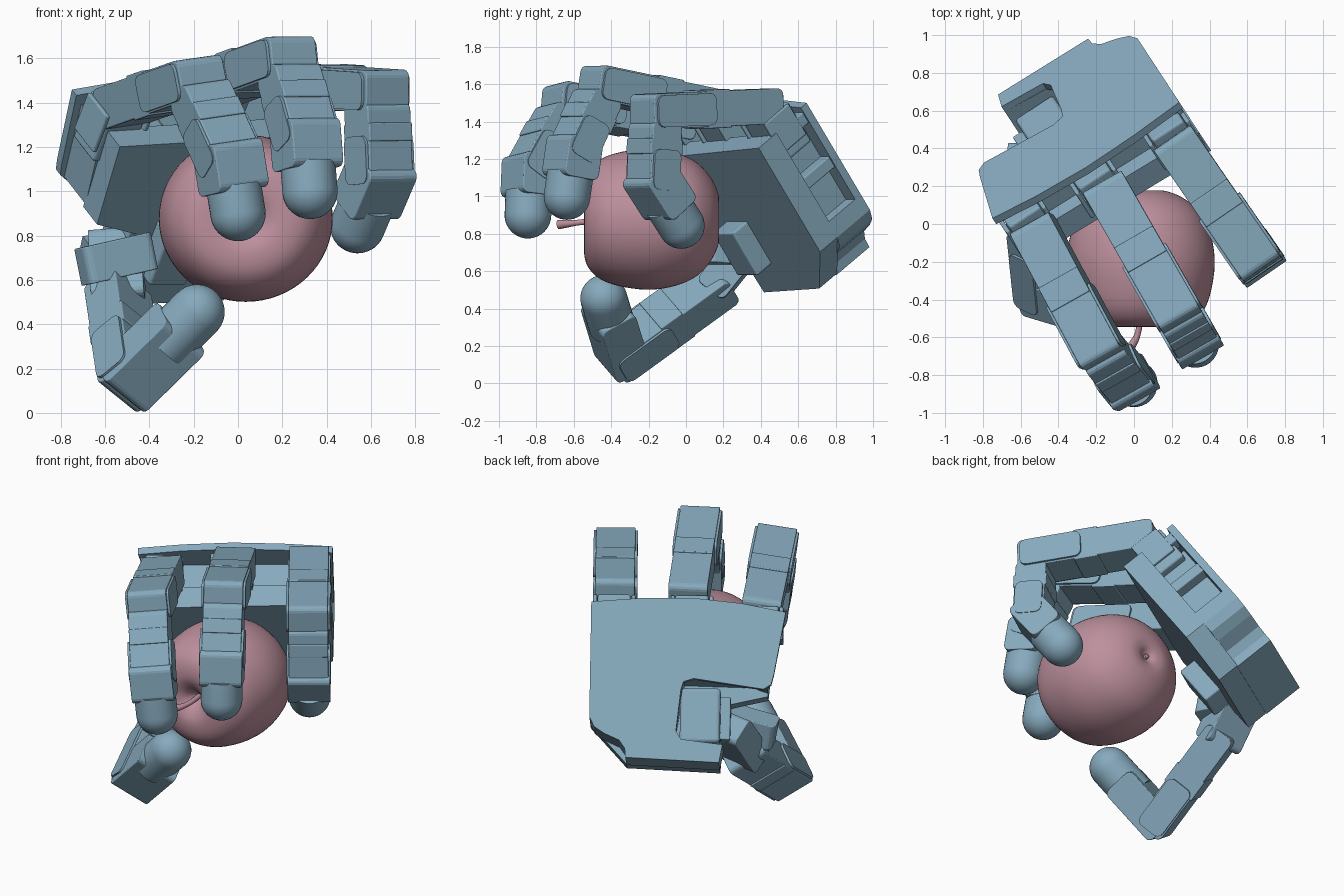
import bpy, bmesh, math
from mathutils import Vector, Matrix

if "Cube" in bpy.data.objects:
    bpy.data.objects.remove(bpy.data.objects["Cube"])

V = Vector


def material(name, col):
    m = bpy.data.materials.new(name)
    m.diffuse_color = col
    m.use_nodes = True
    m.node_tree.nodes["Principled BSDF"].inputs["Base Color"].default_value = m.diffuse_color
    return m


BLUE = material("steel_blue", (0.24, 0.40, 0.51, 1))
PINK = material("dusty_pink", (0.51, 0.28, 0.34, 1))


def finish(name, bm, mat, bevel=0, smooth=False):
    bmesh.ops.recalc_face_normals(bm, faces=bm.faces)
    me = bpy.data.meshes.new(name)
    bm.to_mesh(me)
    bm.free()
    ob = bpy.data.objects.new(name, me)
    bpy.context.collection.objects.link(ob)
    me.materials.append(mat)
    if bevel:
        b = ob.modifiers.new("bevel", 'BEVEL')
        b.width, b.segments, b.limit_method = bevel, 3, 'ANGLE'
    if smooth:
        bpy.ops.object.select_all(action='DESELECT')
        ob.select_set(True)
        bpy.context.view_layer.objects.active = ob
        bpy.ops.object.shade_smooth_by_angle(angle=math.radians(40))
    return ob


def prism(name, o, ex, ey, ez, pts, d0, d1, bevel=0.0):
    """Outline in the ex/ey plane, extruded along ez from d0 to d1."""
    bm = bmesh.new()
    rings = [[bm.verts.new(o + ex * x + ey * y + ez * d) for x, y in pts] for d in (d0, d1)]
    bm.faces.new(rings[0])
    bm.faces.new(rings[1])
    n = len(pts)
    for i in range(n):
        j = (i + 1) % n
        bm.faces.new((rings[0][i], rings[0][j], rings[1][j], rings[1][i]))
    return finish(name, bm, BLUE, bevel)


def rounded(x0, x1, h, r, n=4):
    """Rounded rectangle side profile: x0..x1 by -h..h."""
    out = []
    for cx, cy, a0 in ((x1 - r, h - r, 0), (x0 + r, h - r, 90), (x0 + r, r - h, 180), (x1 - r, r - h, 270)):
        for i in range(n + 1):
            a = math.radians(a0 + 90 * i / n)
            out.append((cx + r * math.cos(a), cy + r * math.sin(a)))
    return out


def lathe(name, o, axis, prof, mat, segs=32):
    """Revolve (radius, height) profile about an axis through o."""
    bm = bmesh.new()
    vs = [bm.verts.new((r, 0, h)) for r, h in prof]
    es = [bm.edges.new((vs[i], vs[i + 1])) for i in range(len(vs) - 1)]
    bmesh.ops.spin(bm, geom=vs + es, cent=(0, 0, 0), axis=(0, 0, 1), angle=2 * math.pi, steps=segs)
    bmesh.ops.remove_doubles(bm, verts=bm.verts, dist=0.0005)
    rot = axis.normalized().to_track_quat('Z', 'Y').to_matrix().to_4x4()
    bmesh.ops.transform(bm, matrix=Matrix.Translation(o) @ rot, verts=bm.verts)
    return finish(name, bm, mat, smooth=True)


def link(name, p, q, lat, e0, e1, w=0.118, h=0.095, cap=True):
    """One finger segment with side brackets at its far joint and a raised cover."""
    d = (q - p).normalized()
    up = lat.cross(d).normalized()
    L = (q - p).length
    prism(name, p, d, up, lat, rounded(-e0, L + e1, h, 0.035), -w, w, 0.006)
    if not cap:
        return
    for s in (-1, 1):
        a, b = sorted((s * (w - 0.005), s * (w + 0.014)))
        prism(name + "_bracket", p, d, up, lat, rounded(L * 0.55, L + e1 * 0.8, h * 0.9, 0.04), a, b)
    x0, x1, y = L * 0.4, L * 0.62, h + 0.008
    prism(name + "_cover", p, d, up, lat, [(x0, -y), (x1, -y), (x1, y), (x0, y)], -w, w, 0.006)


def finger(name, a, b, c, t, e0=0.07):
    a, b, c, t = V(a), V(b), V(c), V(t)
    lat = (b - a).cross(c - b).normalized()
    if name == "thumb":
        lat = (c - b).cross(t - c).normalized()
        link("thumb_long_link", b, c, lat, 0.05, 0.075, 0.125)
    else:
        link(name + "_first_link", a, b, lat, e0, 0.09)
        link(name + "_second_link", b, c, lat, -0.06, 0.06)
    link(name + "_end_link", c, t, lat, 0.07, -0.1, 0.128, 0.105, cap=False)
    # rubber fingertip
    r = 0.125
    L = (t - c).length
    prof = [(0, -L * 0.5), (r, -L * 0.5)]
    prof += [(r * math.cos(i * math.pi / 20), r * math.sin(i * math.pi / 20)) for i in range(11)]
    lathe(name + "_tip", t, t - c, prof, BLUE)


# Palm frame: u from outer side to thumb side, v from knuckles to wrist, n into the palm
U = V((-0.836, -0.549, 0)).normalized()
W = V((-0.317, 0.483, -0.816)).normalized()
N = U.cross(W).normalized()
if N.z > 0:
    N = -N
O = V((0.24, 0.645, 1.5))


def slab(name, pts, d0, d1, bevel=0.0):
    return prism(name, O, U, W, N, pts, d0, d1, bevel)


def block(name, u0, u1, v0, v1, d0, d1, bevel=0.008):
    return slab(name, [(u0, v0), (u1, v0), (u1, v1), (u0, v1)], d0, d1, bevel)


# Palm shell
slab("palm_back_plate", [(0, 0), (.3, -.025), (.6, -.03), (.9, 0), (1.165, .05), (1.1, .43), (1.085, .49), (1.04, .52),
                         (.62, .46), (.56, .48), (.545, .53), (.52, .78), (.55, .83), (.8, .86), (.78, .97),
                         (.22, .945), (.215, .89), (.18, .84), (.09, .8), (.03, .76), (0, .7)], 0, .045)
slab("palm_inner_plate", [(0, .02), (1.1, .09), (1.06, .52), (.8, .58), (.78, .965), (.22, .94), (0, .7)], .25, .39)
slab("palm_core", [(.09, .14), (1.08, .18), (1.03, .47), (.56, .46), (.5, .85), (.26, .85), (.09, .66)], .04, .26)
slab("palm_wrist_block", [(0, .6), (0, .7), (.03, .76), (.09, .8), (.18, .84), (.215, .89), (.22, .945),
                          (.78, .97), (.8, .86), (.5, .82), (.3, .6)], .04, .255)
for v in (.03, .32):
    block("palm_side_rib", 0.01, .1, v, v + .07, .04, .26)
slab("palm_thumb_side_wall", [(1.07, .1), (1.12, .1), (1.06, .5), (1.0, .48)], .04, .26)

# Knuckle motors
for u, v in ((.135, 0), (.6, 0), (1.02, .06)):
    block("knuckle_motor", u - .1, u + .1, v - .06, v + .2, .07, .27, .015)
    for s in (-1, 1):
        block("knuckle_bracket", u + s * .115 - .012, u + s * .115 + .012, v - .06, v + .14, .09, .28)

# Thumb motor in the palm notch and its mount on the inner face
block("thumb_motor", .54, .78, .5, .83, .09, .3, .02)
block("thumb_motor_rim", .78, .84, .54, .8, .16, .36)
block("thumb_mount", .54, .74, .5, .78, .38, .5, .012)

# Fingers
finger("outer_finger", (.24, .40, 1.48), (.625, -.16, 1.455), (.64, -.175, 1.08), (.54, -.025, .845))
finger("middle_finger", (-.13, .155, 1.47), (.21, -.44, 1.595), (.305, -.60, 1.25), (.325, -.636, 1.0))
finger("inner_finger", (-.51, -.06, 1.39), (-.2, -.64, 1.5), (-.04, -.835, 1.15), (0, -.845, .9))

# Thumb
B = V((-.54, .16, .53))
finger("thumb", B, B, (-.485, -.35, .16), (-.185, -.44, .455))
base = V((-.55, .32, .73))
d = (B - base).normalized()
tl = V((1, .1, .25)).normalized()
link("thumb_base_link", base, B, (tl - d * tl.dot(d)).normalized(), .08, .05, .12, .09, cap=False)
link("thumb_side_motor", V((-.66, .09, .67)), V((-.44, .18, .72)), V((.2, 0, -1)).normalized(), .05, .05, .085, .075, cap=False)

# Apple, axis along y
ctrl = [(0, .26), (.03, .285), (.08, .335), (.16, .364), (.27, .34), (.35, .245), (.39, .07), (.382, -.08),
        (.33, -.22), (.24, -.31), (.14, -.355), (.07, -.355), (.03, -.335), (0, -.325)]
prof = []
for i in range(len(ctrl) - 1):
    p0, p1, p2, p3 = (V(ctrl[min(max(k, 0), len(ctrl) - 1)]) for k in (i - 1, i, i + 1, i + 2))
    for k in range(4):
        t = k / 4
        s = 0.5 * (2 * p1 + (p2 - p0) * t + (2 * p0 - 5 * p1 + 4 * p2 - p3) * t * t
                   + (3 * p1 - p0 - 3 * p2 + p3) * t ** 3)
        prof.append((max(s.x, 0), s.y))
prof.append(ctrl[-1])
C = V((.035, -.182, .878))
apple = lathe("apple", C, V((0, -1, 0)), prof, PINK, 64)
for vert in apple.data.vertices:
    vert.co.z = C.z + (vert.co.z - C.z) * .96
lathe("apple_calyx", C + V((0, .33, 0)), V((0, 1, 0)), [(0, -.02), (.018, -.01), (.015, .015), (0, .02)], PINK, 12)

# Apple stem
cu = bpy.data.curves.new("apple_stem", 'CURVE')
cu.dimensions, cu.bevel_depth, cu.bevel_resolution, cu.use_fill_caps = '3D', .02, 3, True
sp = cu.splines.new('BEZIER')
sp.bezier_points.add(2)
for bp, co, r in zip(sp.bezier_points, ((.03, -.4, .88), (.02, -.58, .86), (-.035, -.68, .85)), (.8, .8, 1.3)):
    bp.co, bp.radius = co, r
    bp.handle_left_type = bp.handle_right_type = 'AUTO'
stem = bpy.data.objects.new("apple_stem", cu)
bpy.context.collection.objects.link(stem)
cu.materials.append(PINK)
